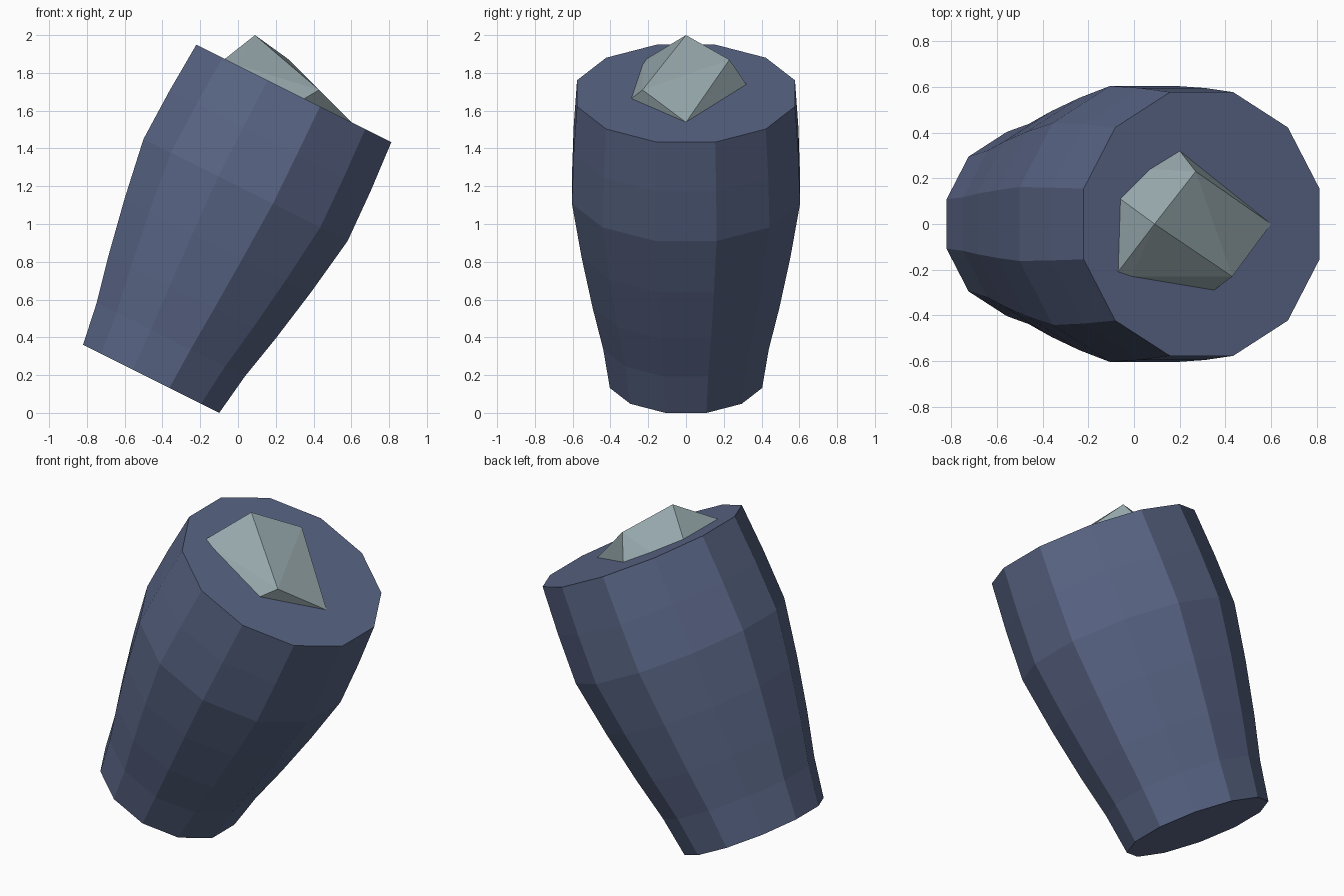
import bpy, bmesh, math
from mathutils import Matrix, Vector

if "Cube" in bpy.data.objects:
    bpy.data.objects.remove(bpy.data.objects["Cube"])


def material(name, rgb):
    m = bpy.data.materials.new(name)
    m.diffuse_color = (*rgb, 1)
    m.use_nodes = True
    m.node_tree.nodes["Principled BSDF"].inputs["Base Color"].default_value = m.diffuse_color
    return m


def finish(bm, name, mat):
    bmesh.ops.recalc_face_normals(bm, faces=bm.faces)
    mesh = bpy.data.meshes.new(name)
    bm.to_mesh(mesh)
    bm.free()
    mesh.materials.append(mat)
    obj = bpy.data.objects.new(name, mesh)
    bpy.context.collection.objects.link(obj)
    return obj


blue = material("slate blue", (0.10, 0.13, 0.235))
grey = material("pale grey green", (0.30, 0.38, 0.40))

TILT = math.atan(0.5)
AXIS = Vector((math.sin(TILT), 0, math.cos(TILT)))
SIDES = 12

# Tilted barrel body: (distance along axis, flat-to-flat half width)
profile = [(0, 0.403), (0.233, 0.438), (0.485, 0.494), (0.789, 0.552),
           (1.118, 0.604), (1.408, 0.595), (1.69, 0.577)]
place = Matrix.Translation((-0.46, 0, 0.18)) @ Matrix.Rotation(TILT, 4, 'Y')
bm = bmesh.new()
rings = []
for s, half in profile:
    r = half / math.cos(math.pi / SIDES)
    angles = [(i + 0.5) * math.tau / SIDES for i in range(SIDES)]
    rings.append([bm.verts.new(place @ Vector((r * math.cos(a), r * math.sin(a), s)))
                  for a in angles])
for low, high in zip(rings, rings[1:]):
    for i in range(SIDES):
        j = (i + 1) % SIDES
        bm.faces.new((low[i], low[j], high[j], high[i]))
bm.faces.new(rings[0][::-1])
bm.faces.new(rings[-1])
finish(bm, "barrel_body", blue)

# Faceted stone half sunk in the flat top: upper corners, then the rim on the lid
upper = [(0.09, 0, 2.0), (0.27, 0.23, 1.87), (0.43, -0.23, 1.71)]
rim = [(0.60, 0), (0.35, -0.29), (-0.01, -0.23), (-0.07, -0.21),
       (-0.06, 0.11), (0.07, 0.24), (0.20, 0.32)]
bm = bmesh.new()
for p in upper:
    bm.verts.new(p)
for x, y in rim:
    p = Vector((x, y, 1.8385 - 0.5 * x))
    bm.verts.new(p)
    bm.verts.new(p - AXIS * 0.03)
bmesh.ops.convex_hull(bm, input=bm.verts)
finish(bm, "stone", grey)
